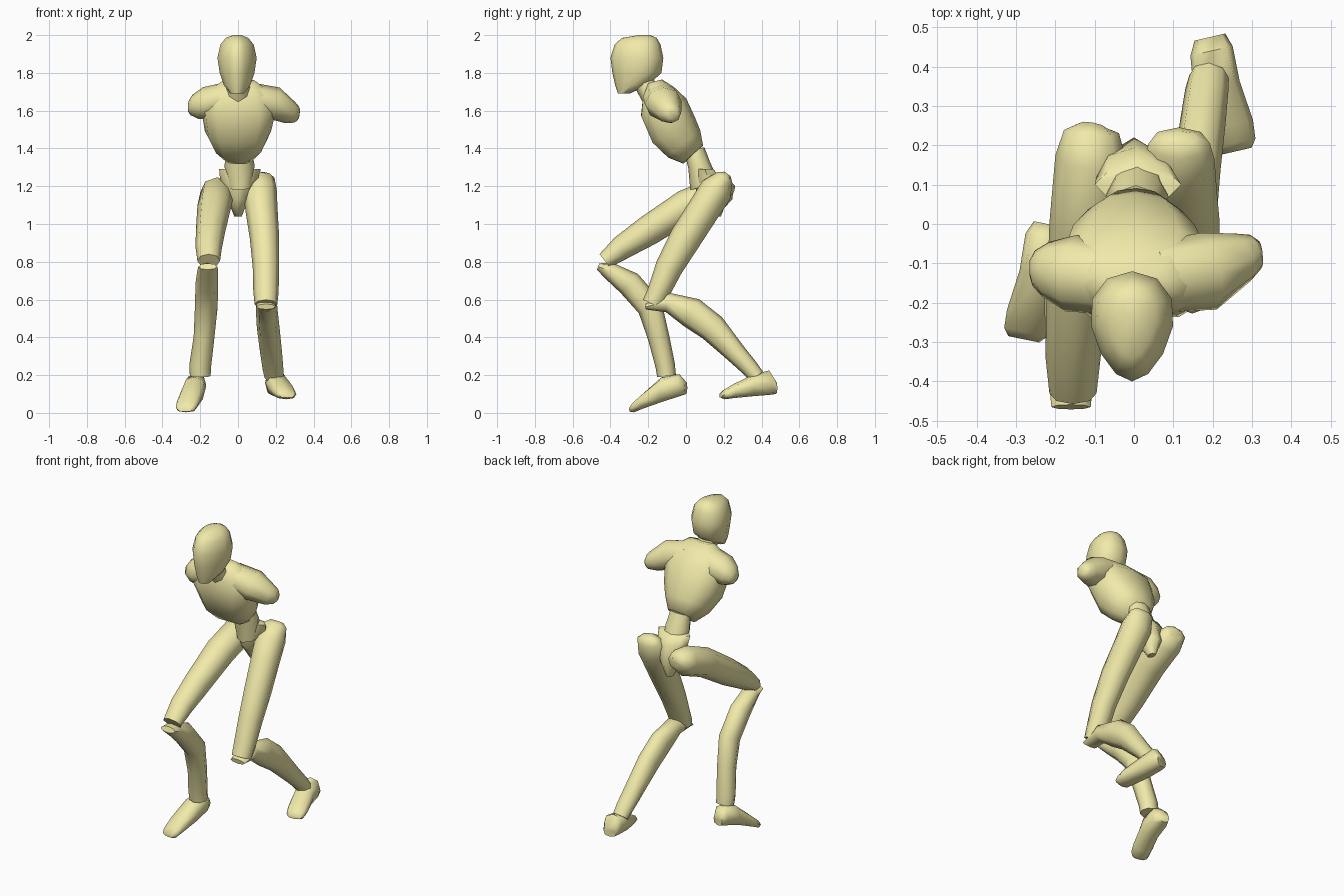
import bpy, bmesh, math
from mathutils import Vector

MAT = bpy.data.materials.new("pale_yellow")
MAT.diffuse_color = (0.88, 0.82, 0.40, 1)


def loft(name, rings, sides=8, ref=(1, 0, 0), axis=None, power=1.0, egg=0.0, groove=0.0):
    """Skin through rings (x, y, z, half width, half depth) set across the path."""
    bm = bmesh.new()
    pts = [Vector(r[:3]) for r in rings]
    loops = []
    for i, r in enumerate(rings):
        t = Vector(axis) if axis else pts[min(i + 1, len(pts) - 1)] - pts[max(i - 1, 0)]
        t.normalize()
        side = Vector(ref)
        side = (side - t * side.dot(t)).normalized()
        up = t.cross(side)
        loop = []
        for k in range(sides):
            a = 2 * math.pi * k / sides
            c, s = math.cos(a), math.sin(a)
            u = math.copysign(abs(c) ** power, c) * (1 + egg * s)
            v = math.copysign(abs(s) ** power, s)
            if s < -0.99:
                v *= 1 - groove
            loop.append(bm.verts.new(pts[i] + side * u * r[3] + up * v * r[4]))
        loops.append(loop)
    for a, b in zip(loops, loops[1:]):
        for k in range(sides):
            n = (k + 1) % sides
            bm.faces.new((a[k], a[n], b[n], b[k]))
    bm.faces.new(loops[0][::-1])
    bm.faces.new(loops[-1])
    bmesh.ops.recalc_face_normals(bm, faces=bm.faces)
    me = bpy.data.meshes.new(name)
    bm.to_mesh(me)
    bm.free()
    ob = bpy.data.objects.new(name, me)
    bpy.context.collection.objects.link(ob)
    me.materials.append(MAT)
    bpy.ops.object.select_all(action='DESELECT')
    ob.select_set(True)
    bpy.context.view_layer.objects.active = ob
    bpy.ops.object.shade_smooth_by_angle(angle=math.radians(60))
    return ob


# Head: horizontal egg-shaped slices (z, front y, back y, half width)
head = [(1.69, -.36, -.30, .035), (1.735, -.375, -.20, .07), (1.80, -.39, -.13, .092),
        (1.88, -.40, -.12, .104), (1.95, -.378, -.135, .088), (1.985, -.34, -.155, .06),
        (2.0, -.25, -.19, .022)]
loft("head", [(-.005, (f + b) / 2, z, w, (b - f) / 2) for z, f, b, w in head],
     sides=12, axis=(0, 0, 1), egg=0.25)
loft("neck", [(0, -.18, 1.68, .07, .06), (0, -.24, 1.77, .055, .05)])

# Chest leans forward, with a shallow breastbone groove
loft("chest", [(.005, .035, 1.365, .085, .075), (.003, -.015, 1.42, .135, .118),
               (0, -.07, 1.49, .175, .138), (.003, -.125, 1.615, .20, .136),
               (.005, -.15, 1.70, .17, .09), (.005, -.165, 1.755, .09, .04)],
     sides=12, power=0.85, groove=0.12)

# Shoulder stubs
loft("right_shoulder", [(.06, -.135, 1.67, .09, .08), (.19, -.12, 1.64, .10, .088),
                        (.275, -.085, 1.59, .065, .062), (.31, -.07, 1.58, .045, .045),
                        (.322, -.068, 1.578, .025, .025)], ref=(0, 1, 0))
loft("left_shoulder", [(-.06, -.14, 1.67, .09, .08), (-.16, -.125, 1.64, .098, .088),
                       (-.225, -.115, 1.62, .07, .066), (-.255, -.112, 1.615, .045, .04),
                       (-.265, -.112, 1.615, .02, .02)], ref=(0, 1, 0))

# Waist and wedge-shaped pelvis
loft("abdomen", [(.005, .045, 1.39, .065, .055), (.008, .07, 1.31, .08, .06),
                 (.01, .10, 1.2, .065, .08)])
loft("pelvis", [(.01, .10, 1.29, .11, .045), (.005, .12, 1.235, .10, .075),
                (0, .14, 1.13, .055, .08), (0, .155, 1.04, .02, .03)], axis=(0, 0, 1))

# Thighs, hip to knee
loft("left_thigh", [(-.105, .25, 1.18, .035, .025), (-.108, .235, 1.185, .07, .055),
                    (-.11, .17, 1.165, .09, .088),
                    (-.125, .0, 1.095, .09, .087), (-.145, -.2, .965, .078, .08),
                    (-.155, -.34, .875, .07, .065), (-.155, -.43, .805, .06, .045)])
loft("right_thigh", [(.115, .22, 1.265, .045, .02), (.115, .205, 1.245, .078, .05),
                     (.115, .16, 1.18, .09, .088),
                     (.125, .09, 1.07, .085, .086), (.14, .0, .93, .078, .085),
                     (.148, -.09, .77, .07, .073), (.148, -.145, .64, .067, .06),
                     (.148, -.175, .575, .06, .058)])

# Shins, knee to ankle
loft("left_shin", [(-.16, -.465, .775, .05, .018), (-.16, -.41, .755, .055, .045),
                   (-.165, -.30, .685, .06, .068), (-.168, -.19, .56, .06, .068),
                   (-.18, -.145, .40, .055, .057), (-.20, -.11, .25, .058, .052),
                   (-.20, -.103, .195, .055, .05)])
loft("right_shin", [(.148, -.215, .562, .05, .015), (.15, -.10, .585, .056, .052),
                    (.153, .03, .53, .058, .082), (.16, .14, .45, .06, .076),
                    (.175, .26, .32, .058, .056), (.185, .34, .235, .055, .046),
                    (.19, .375, .19, .05, .043)])


# Feet: slices from heel to toe (x, y, bottom z, top z, half width)
def foot(name, slices):
    loft(name, [(x, y, (lo + hi) / 2, w, (hi - lo) / 2) for x, y, lo, hi, w in slices],
         sides=8, axis=(slices[-1][0] - slices[0][0], slices[-1][1] - slices[0][1], 0),
         power=0.75)


foot("left_foot", [(-.22, -.0, .10, .165, .035), (-.222, -.035, .088, .205, .055),
                   (-.232, -.13, .057, .188, .06), (-.262, -.23, .022, .10, .062),
                   (-.275, -.275, .003, .058, .056), (-.28, -.293, .006, .032, .04)])
foot("right_foot", [(.193, .475, .10, .165, .04), (.197, .44, .095, .225, .055),
                    (.21, .35, .088, .20, .06), (.242, .25, .078, .152, .062),
                    (.255, .205, .072, .125, .055), (.26, .185, .08, .105, .04)])
